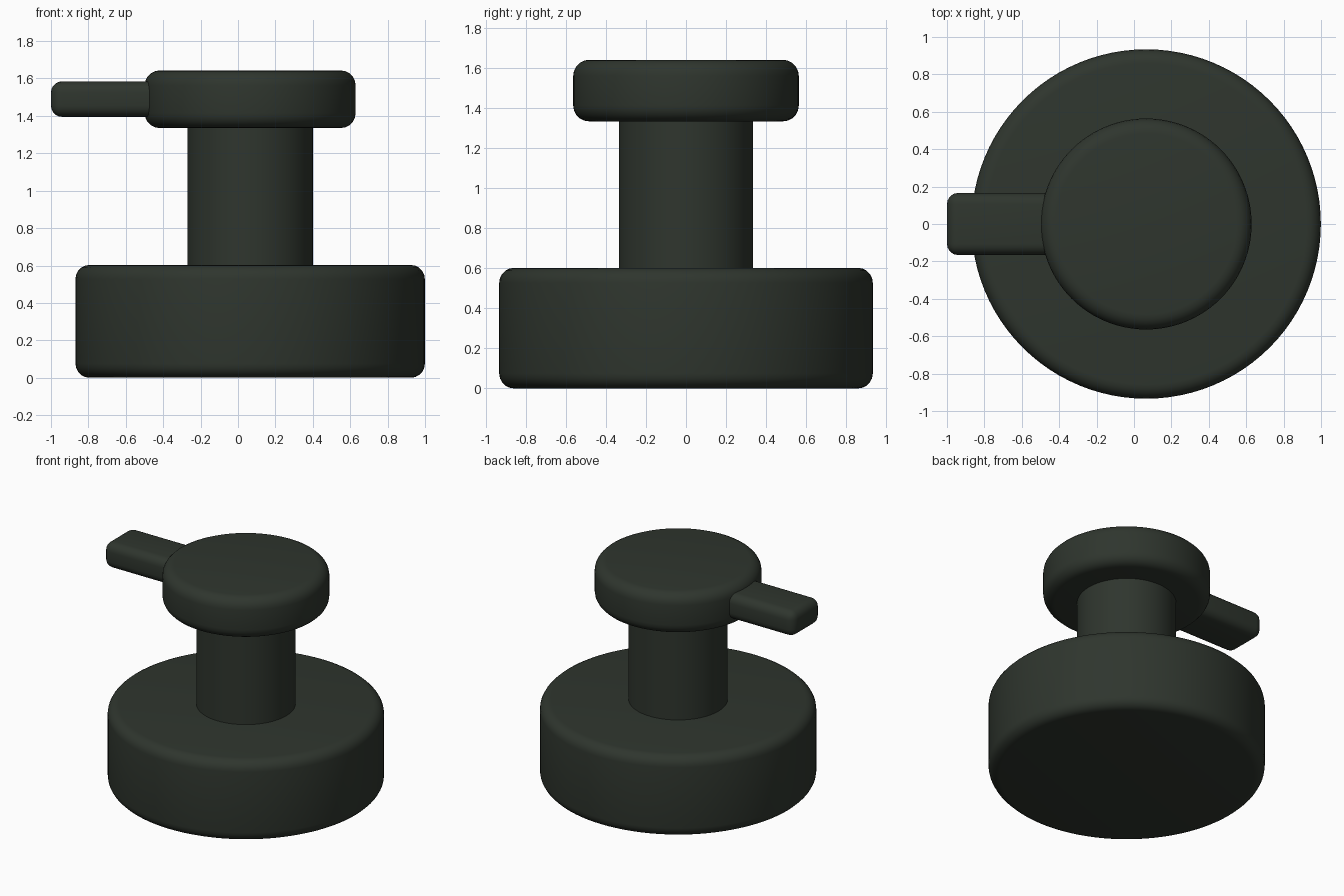
import bpy
import math

if "Cube" in bpy.data.objects:
    bpy.data.objects.remove(bpy.data.objects["Cube"])

CX = 0.065  # axis shared by the round parts

mat = bpy.data.materials.new("dark_green_grey")
mat.diffuse_color = (0.028, 0.036, 0.027, 1)
mat.use_nodes = True
mat.node_tree.nodes["Principled BSDF"].inputs["Base Color"].default_value = mat.diffuse_color


def finish(ob, name, bevel):
    ob.name = name
    ob.data.materials.append(mat)
    if bevel:
        mod = ob.modifiers.new("rounded_edges", 'BEVEL')
        mod.width = bevel
        mod.segments = 5
        mod.limit_method = 'ANGLE'
        mod.angle_limit = math.radians(40)
        bpy.ops.object.modifier_apply(modifier=mod.name)
    bpy.ops.object.shade_smooth_by_angle(angle=math.radians(35))


def disc(name, radius, z0, z1, bevel=0):
    bpy.ops.mesh.primitive_cylinder_add(vertices=96, radius=radius, depth=z1 - z0,
                                        location=(CX, 0, (z0 + z1) / 2))
    finish(bpy.context.object, name, bevel)


def box(name, x, y, z, bevel):
    bpy.ops.mesh.primitive_cube_add(size=1, location=[sum(r) / 2 for r in (x, y, z)])
    ob = bpy.context.object
    ob.scale = [r[1] - r[0] for r in (x, y, z)]
    bpy.ops.object.transform_apply(location=False, rotation=False, scale=True)
    finish(ob, name, bevel)


# Wide collar, narrow stem, pump head
disc("collar", 0.934, 0, 0.603, 0.075)
disc("stem", 0.335, 0.55, 1.38)
disc("pump_head", 0.564, 1.335, 1.643, 0.08)

# Spout reaching out of the head to the left
box("spout", (-1.0, -0.2), (-0.166, 0.166), (1.395, 1.585), 0.06)
